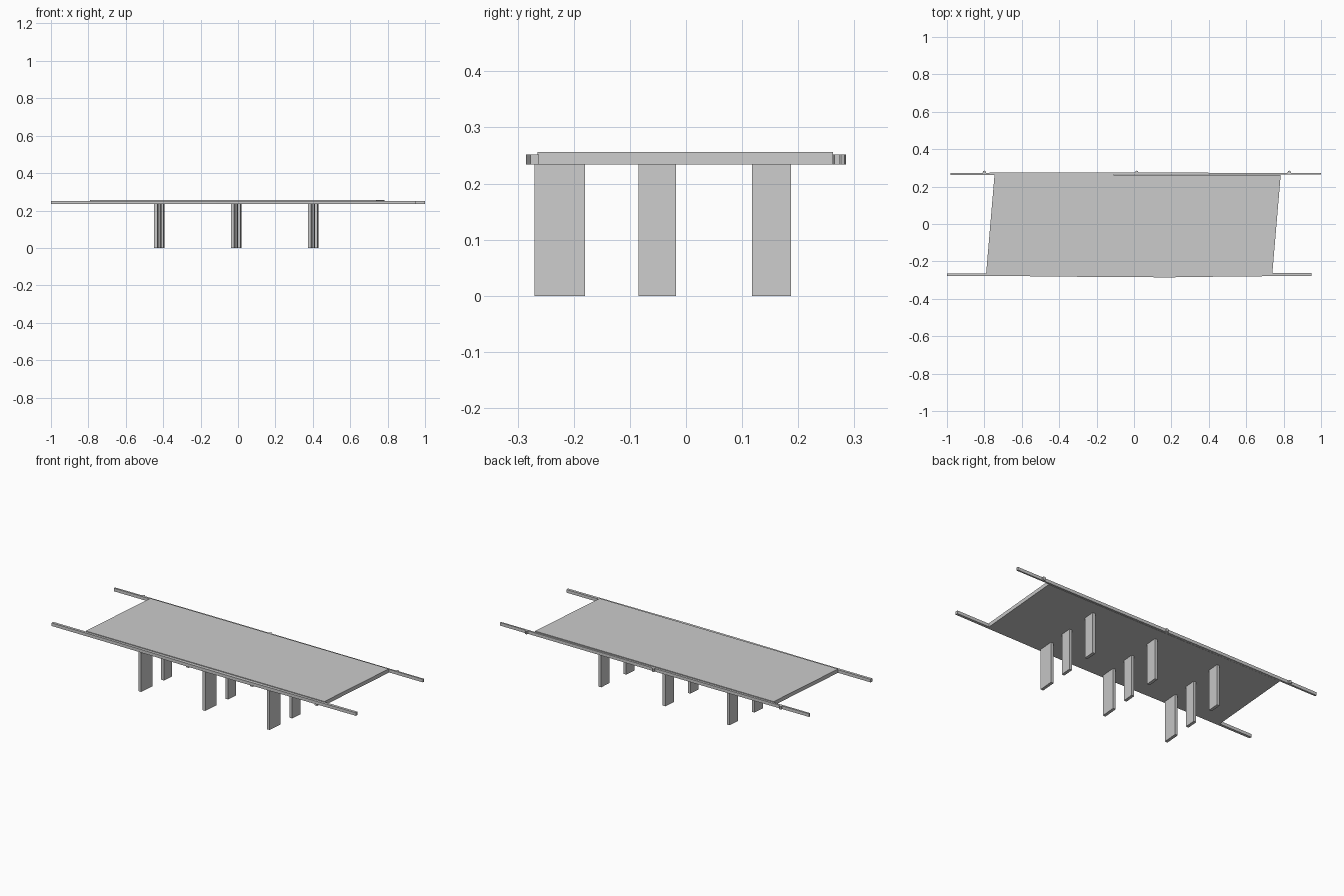
import bpy, math

if "Cube" in bpy.data.objects:
    bpy.data.objects.remove(bpy.data.objects["Cube"])

SKEW = 0.085  # x shift per unit of y, shared by deck ends and piers


def prism(name, outline, z0, z1):
    """Extrude a counter-clockwise xy outline from z0 to z1."""
    n = len(outline)
    verts = [(x, y, z0) for x, y in outline] + [(x, y, z1) for x, y in outline]
    faces = [tuple(reversed(range(n))), tuple(range(n, 2 * n))]
    faces += [(i, (i + 1) % n, n + (i + 1) % n, n + i) for i in range(n)]
    mesh = bpy.data.meshes.new(name)
    mesh.from_pydata(verts, [], faces)
    obj = bpy.data.objects.new(name, mesh)
    bpy.context.collection.objects.link(obj)
    return obj


def skewed_slab(name, cx, half_x, y0, y1, z0, z1):
    """Slab with ends that follow the skew of the bridge."""
    outline = [(cx - half_x + SKEW * y0, y0), (cx + half_x + SKEW * y0, y0),
               (cx + half_x + SKEW * y1, y1), (cx - half_x + SKEW * y1, y1)]
    return prism(name, outline, z0, z1)


# Deck
skewed_slab("deck", -0.003, 0.765, -0.265, 0.262, 0.234, 0.256)

# Parapet walls, slightly bowed outward
prism("front_parapet",
      [(-1, -0.279), (-0.59, -0.279), (-0.12, -0.284), (0.2, -0.285),
       (0.5, -0.281), (0.95, -0.277), (0.95, -0.262), (-1, -0.264)],
      0.234, 0.252)
prism("back_parapet",
      [(-0.98, 0.262), (1, 0.265), (1, 0.274), (0.4, 0.274),
       (-0.15, 0.276), (-0.36, 0.276), (-0.98, 0.273)],
      0.234, 0.252)

# Small rounded buttresses on the back parapet
for i, x in enumerate((-0.80, 0.015, 0.83)):
    outline = [(x + 0.009 * math.cos(math.tau * k / 8),
                0.276 + 0.009 * math.sin(math.tau * k / 8)) for k in range(8)]
    prism(f"buttress_{i + 1}", outline, 0.234, 0.252)

# Piers: three skewed lines of three wall columns
rows = {"front": (-0.27, -0.18), "middle": (-0.085, -0.018), "back": (0.118, 0.187)}
for i, x in enumerate((-0.417, -0.006, 0.406)):
    for row, (y0, y1) in rows.items():
        skewed_slab(f"{row}_pier_{i + 1}", x, 0.0085, y0, y1, 0, 0.235)
